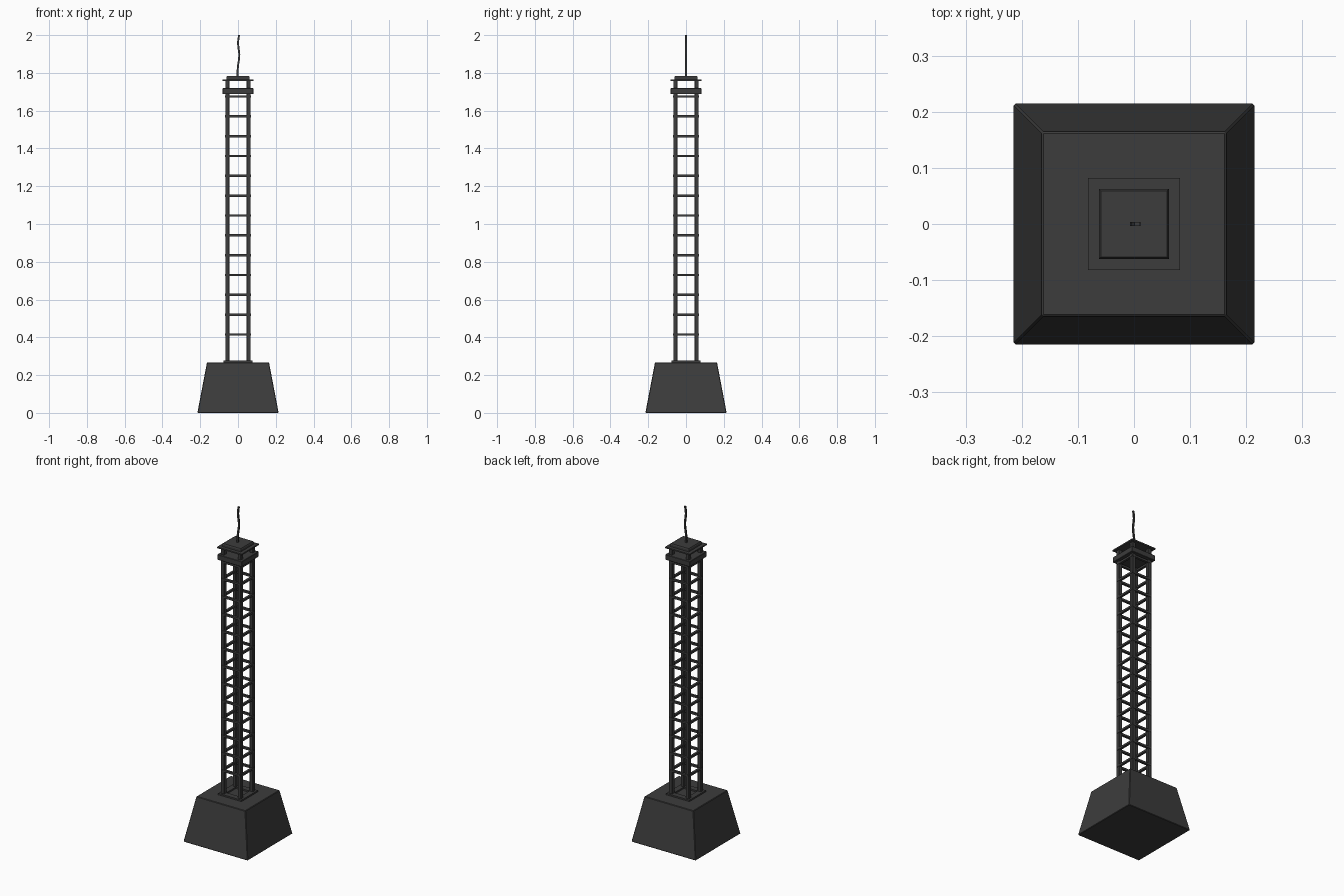
import bpy, bmesh
from mathutils import Vector

if "Cube" in bpy.data.objects:
    bpy.data.objects.remove(bpy.data.objects["Cube"])


def loft(name, rings, bevel=0.0):
    """Closed solid through square cross-sections given as (cx, cy, half_x, half_y, z)."""
    bm = bmesh.new()
    loops = [[bm.verts.new((cx + sx * hx, cy + sy * hy, z))
              for sx, sy in ((-1, -1), (1, -1), (1, 1), (-1, 1))]
             for cx, cy, hx, hy, z in rings]
    for a, b in zip(loops, loops[1:]):
        for i in range(4):
            j = (i + 1) % 4
            bm.faces.new((a[i], a[j], b[j], b[i]))
    bm.faces.new(loops[0][::-1])
    bm.faces.new(loops[-1])
    mesh = bpy.data.meshes.new(name)
    bm.to_mesh(mesh)
    bm.free()
    ob = bpy.data.objects.new(name, mesh)
    bpy.context.collection.objects.link(ob)
    if bevel:
        mod = ob.modifiers.new("bevel", 'BEVEL')
        mod.width = bevel
        mod.segments = 1
    ob.data.materials.append(dark)
    return ob


def box(name, cx, cy, hx, hy, z0, z1, bevel=0.0):
    return loft(name, [(cx, cy, hx, hy, z0), (cx, cy, hx, hy, z1)], bevel)


def square_frame(name, outer, inner, z0, z1):
    """Four bars forming a square ring."""
    w = (outer - inner) / 2
    m = (outer + inner) / 2
    for s in (-1, 1):
        box(name + "_x_bar", 0, s * m, outer, w, z0, z1)
        box(name + "_y_bar", s * m, 0, w, inner, z0, z1)


dark = bpy.data.materials.new("dark_metal")
dark.diffuse_color = (0.045, 0.045, 0.045, 1)
dark.use_nodes = True
dark.node_tree.nodes["Principled BSDF"].inputs["Base Color"].default_value = dark.diffuse_color
POST = 0.056      # post centre offset
PW = 0.011        # post half width

# Tapered foundation block
loft("foundation", [(0, 0, 0.215, 0.215, 0), (0, 0, 0.164, 0.164, 0.268)], 0.003)

# Low frame under the posts
square_frame("foot_frame", 0.078, 0.045, 0.266, 0.277)

# Corner posts
for sx in (-1, 1):
    for sy in (-1, 1):
        box("corner_post", sx * POST, sy * POST, PW, PW, 0.26, 1.762, 0.002)

# Rungs on all four sides, slightly proud of the posts
for i in range(13):
    z = 0.415 + i * 0.105
    for s in (-1, 1):
        box("rung_x", 0, s * 0.062, 0.066, 0.007, z - 0.006, z + 0.006)
        box("rung_y", s * 0.062, 0, 0.007, 0.066, z - 0.006, z + 0.006)

# Collar deck near the top
box("collar", 0, 0, 0.082, 0.082, 1.687, 1.719, 0.002)

# Roof: thin eave plate and raised cap
box("roof_eave", 0, 0, 0.082, 0.082, 1.757, 1.765)
loft("roof_cap", [(0, 0, 0.062, 0.062, 1.763), (0, 0, 0.062, 0.062, 1.777),
                  (0, 0, 0.059, 0.059, 1.783)])

# Wavy antenna
path = [(-0.002, 1.78), (-0.002, 1.815), (0.001, 1.845), (0.006, 1.875), (0.007, 1.9),
        (0.003, 1.93), (0.0, 1.955), (0.002, 1.98), (0.006, 2.0)]
loft("antenna", [(x, 0, 0.005, 0.004, z) for x, z in path])
